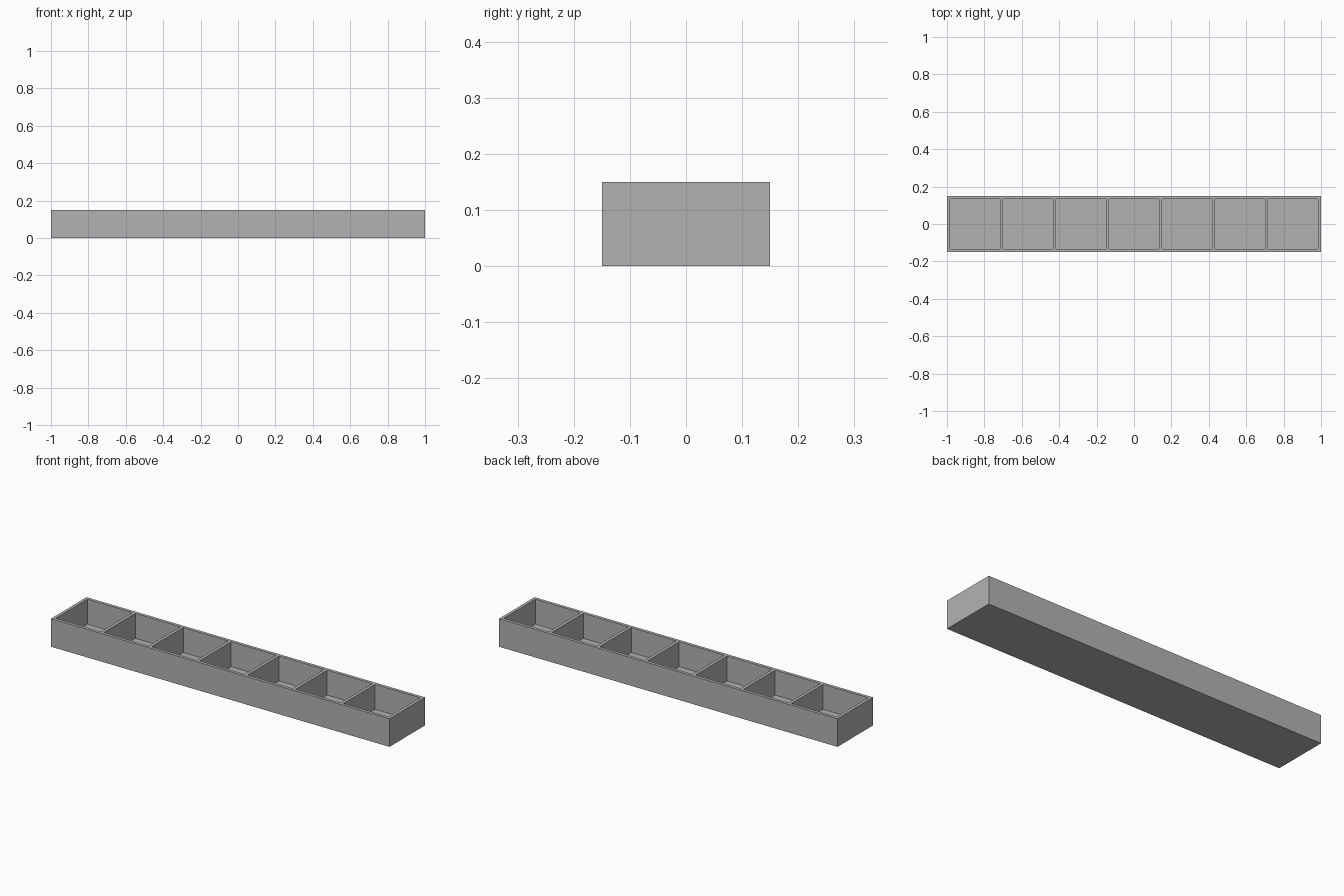
import bpy

# Remove the default cube
default = bpy.data.objects.get("Cube")
if default:
    bpy.data.objects.remove(default, do_unlink=True)

CELLS = 7
WALL = 1 / 60            # wall, divider and floor thickness
CELL = 16 * WALL         # square compartment side
PITCH = CELL + WALL
LENGTH = CELLS * PITCH + WALL
DEPTH = CELL + 2 * WALL
HEIGHT = 9 * WALL

# Plain grey
grey = bpy.data.materials.new("grey")
grey.use_nodes = True
colour = (0.45, 0.45, 0.45, 1)
grey.diffuse_color = colour
grey.node_tree.nodes["Principled BSDF"].inputs["Base Color"].default_value = colour


def box(name, size, centre):
    bpy.ops.mesh.primitive_cube_add(size=1, location=centre)
    obj = bpy.context.object
    obj.name = name
    obj.scale = size
    bpy.ops.object.transform_apply(location=True, rotation=False, scale=True)
    obj.data.materials.append(grey)
    return obj


# Solid tray body
tray = box("divided_tray", (LENGTH, DEPTH, HEIGHT), (0, 0, HEIGHT / 2))

# Row of compartment cutters, reaching from the floor to above the rim
first_x = -PITCH * (CELLS - 1) / 2
cutter = box("compartment_cutter", (CELL, CELL, HEIGHT), (first_x, 0, WALL + HEIGHT / 2))
cutter.hide_render = True
row = cutter.modifiers.new("row", "ARRAY")
row.count = CELLS
row.use_relative_offset = False
row.use_constant_offset = True
row.constant_offset_displace = (PITCH, 0, 0)

# Hollow out the compartments
cut = tray.modifiers.new("compartments", "BOOLEAN")
cut.operation = "DIFFERENCE"
cut.solver = "EXACT"
cut.object = cutter
bpy.context.view_layer.objects.active = tray
bpy.ops.object.modifier_apply(modifier=cut.name)
bpy.data.objects.remove(cutter, do_unlink=True)
